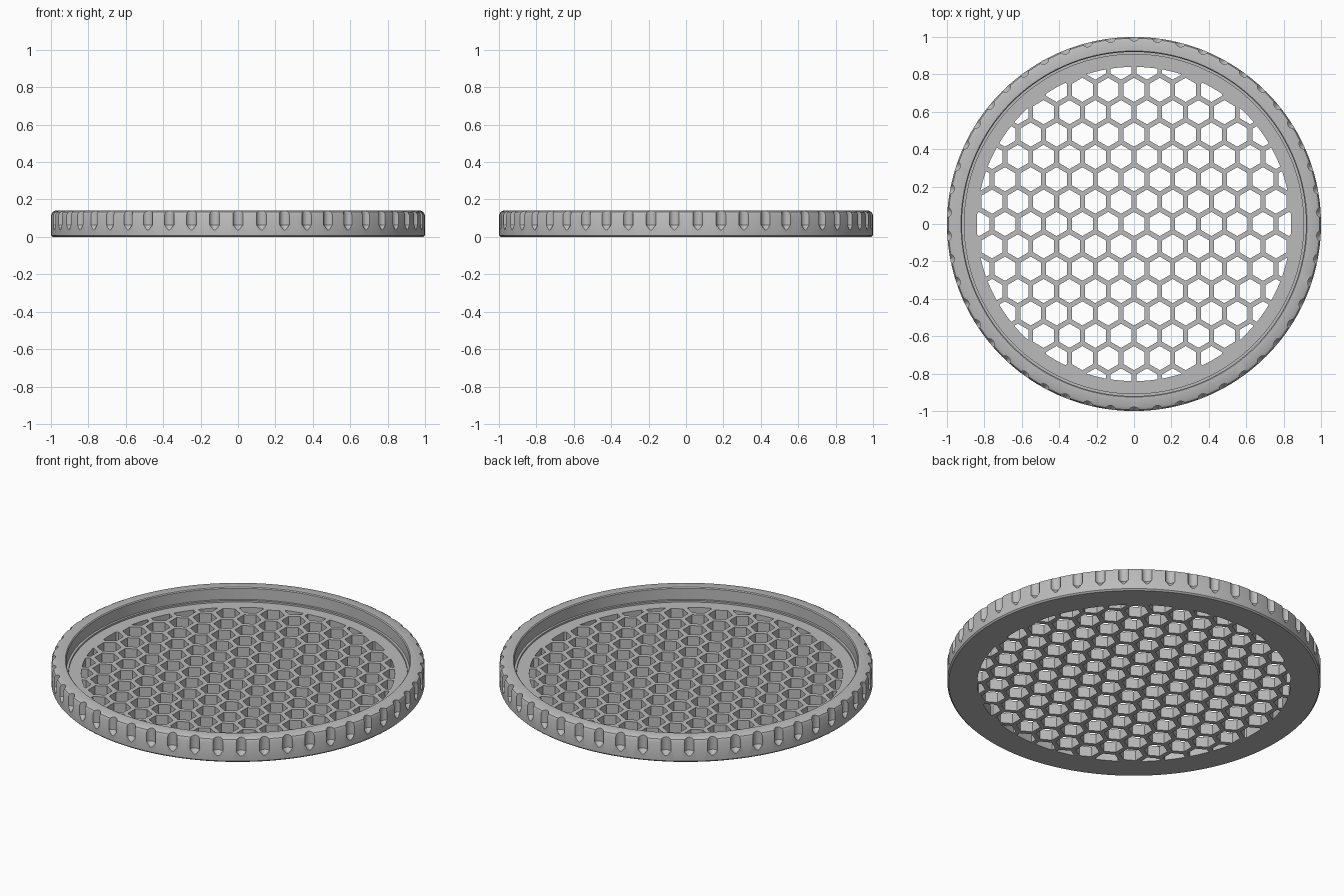
import bpy
import bmesh
from math import sin, cos, pi, sqrt, hypot

if "Cube" in bpy.data.objects:
    bpy.data.objects.remove(bpy.data.objects["Cube"], do_unlink=True)

RIM_HEIGHT = 0.14
FLOOR = 0.06
MESH_RADIUS = 0.84
PITCH = 0.138
BAR = 0.026
NOTCHES = 50


def add_lathe(bm, profile, sides, center=(0, 0), start=0.0):
    """Closed turned solid: stacked rings with flat end caps."""
    rings = []
    for r, z in profile:
        angles = [start + 2 * pi * i / sides for i in range(sides)]
        rings.append([bm.verts.new((center[0] + r * cos(a), center[1] + r * sin(a), z))
                      for a in angles])
    for low, high in zip(rings, rings[1:]):
        for i in range(sides):
            j = (i + 1) % sides
            bm.faces.new((low[i], low[j], high[j], high[i]))
    bm.faces.new(rings[0][::-1])
    bm.faces.new(rings[-1])


def make_object(name, bm):
    bmesh.ops.recalc_face_normals(bm, faces=bm.faces)
    mesh = bpy.data.meshes.new(name)
    bm.to_mesh(mesh)
    bm.free()
    obj = bpy.data.objects.new(name, mesh)
    bpy.context.collection.objects.link(obj)
    return obj


def apply_boolean(obj, cutter, operation):
    mod = obj.modifiers.new("cut", 'BOOLEAN')
    mod.operation = operation
    mod.solver = 'EXACT'
    mod.object = cutter
    bpy.ops.object.select_all(action='DESELECT')
    bpy.context.view_layer.objects.active = obj
    obj.select_set(True)
    bpy.ops.object.modifier_apply(modifier=mod.name)
    bpy.data.objects.remove(cutter, do_unlink=True)


# Shallow lid: bottom, outer wall, rim, inner wall, small ledge, floor
bm = bmesh.new()
add_lathe(bm, [(0.992, 0), (1, 0.008), (1, 0.118), (0.993, 0.132), (0.978, RIM_HEIGHT),
               (0.925, RIM_HEIGHT), (0.92, 0.135), (0.92, 0.07), (0.907, 0.07),
               (0.907, FLOOR)], 160)
lid = make_object("mesh_lid", bm)

# Honeycomb holes, trimmed to a circle
bm = bmesh.new()
corner = (PITCH - BAR) / sqrt(3)
for row in range(-8, 9):
    for col in range(-8, 9):
        x = (col + 0.5 * (row % 2)) * PITCH
        y = row * PITCH * sqrt(3) / 2
        if hypot(x, y) < MESH_RADIUS + corner:
            add_lathe(bm, [(corner, -0.05), (corner, 0.09)], 6, (x, y), pi / 2)
holes = make_object("hole_cutter", bm)
bm = bmesh.new()
add_lathe(bm, [(MESH_RADIUS, -0.1), (MESH_RADIUS, 0.12)], 128, start=0.01)
apply_boolean(holes, make_object("trim_disc", bm), 'INTERSECT')
apply_boolean(lid, holes, 'DIFFERENCE')

# Grip notches with pointed lower ends around the outer wall
bm = bmesh.new()
for i in range(NOTCHES):
    a = -pi / 2 + 2 * pi * i / NOTCHES
    add_lathe(bm, [(0.008, 0.038), (0.028, 0.064), (0.028, 0.2)], 16,
              (1.006 * cos(a), 1.006 * sin(a)), a)
apply_boolean(lid, make_object("notch_cutter", bm), 'DIFFERENCE')

# Single grey finish
grey = bpy.data.materials.new("plain_grey")
grey.use_nodes = True
color = (0.5, 0.5, 0.5, 1)
grey.diffuse_color = color
grey.node_tree.nodes["Principled BSDF"].inputs["Base Color"].default_value = color
lid.data.materials.clear()
lid.data.materials.append(grey)
for poly in lid.data.polygons:
    poly.material_index = 0

bpy.ops.object.select_all(action='DESELECT')
bpy.context.view_layer.objects.active = lid
lid.select_set(True)
bpy.ops.object.shade_smooth_by_angle(angle=pi / 6)
